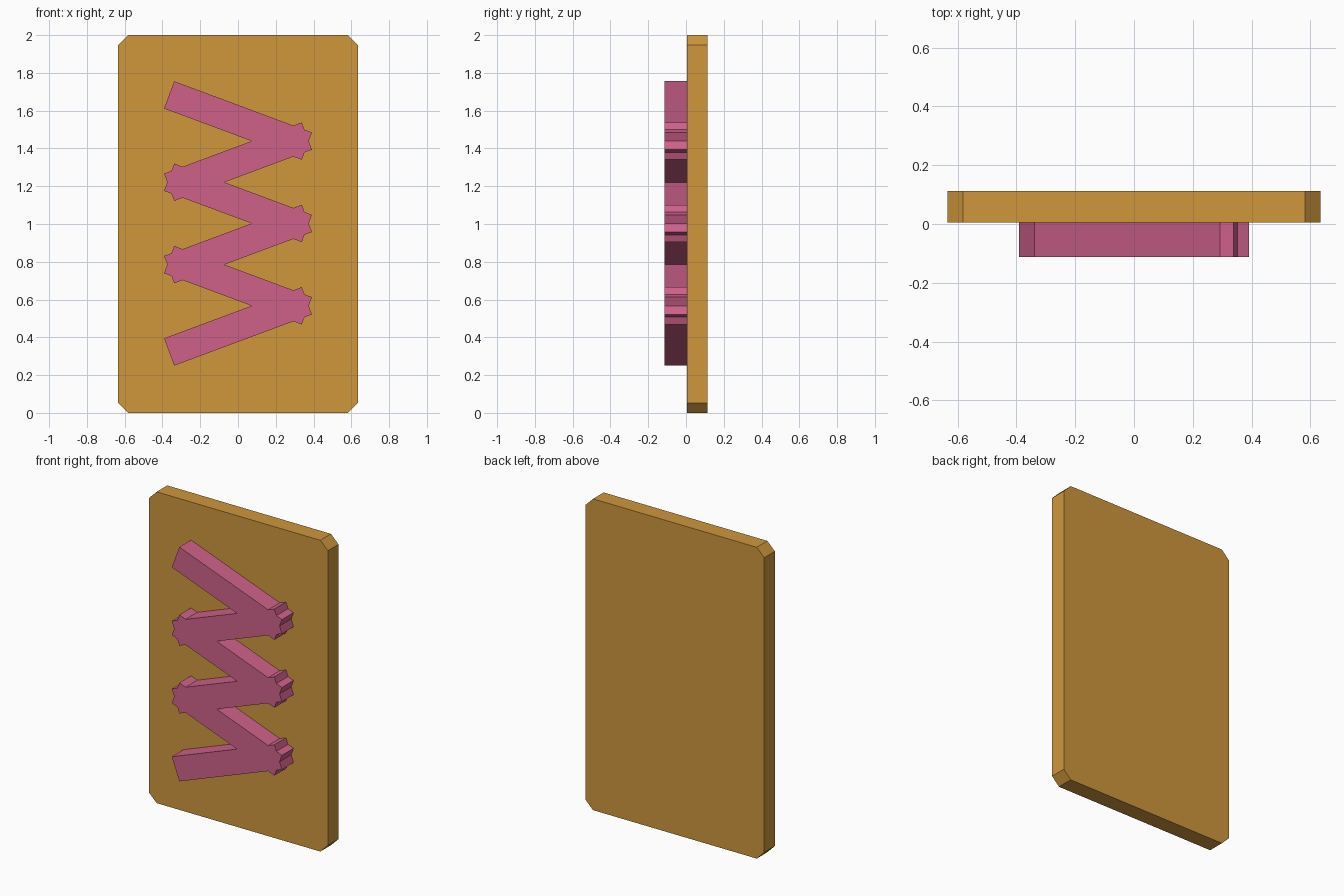
import bpy
import bmesh
from math import radians
from mathutils import Matrix, Vector

default_cube = bpy.data.objects.get("Cube")
if default_cube:
    bpy.data.objects.remove(default_cube, do_unlink=True)


def make_material(name, colour):
    mat = bpy.data.materials.new(name)
    mat.use_nodes = True
    mat.diffuse_color = colour
    mat.node_tree.nodes["Principled BSDF"].inputs["Base Color"].default_value = colour
    return mat


def make_box(name, size, centre, mat, tilt=0.0, corner=0.0):
    """Box tilted in the front plane, with optional chamfered outline corners."""
    bm = bmesh.new()
    bmesh.ops.create_cube(bm, size=1)
    bmesh.ops.scale(bm, vec=size, verts=bm.verts)
    if corner:
        depth_edges = [e for e in bm.edges
                       if abs((e.verts[0].co - e.verts[1].co).normalized().y) > 0.9]
        bmesh.ops.bevel(bm, geom=depth_edges, offset=corner, segments=1,
                        affect='EDGES', clamp_overlap=True)
    bm.transform(Matrix.Translation(Vector(centre)) @ Matrix.Rotation(tilt, 4, 'Y'))
    mesh = bpy.data.meshes.new(name)
    bm.to_mesh(mesh)
    bm.free()
    mesh.materials.append(mat)
    obj = bpy.data.objects.new(name, mesh)
    bpy.context.collection.objects.link(obj)
    return obj


ochre = make_material("ochre", (0.62, 0.31, 0.046, 1))
pink = make_material("rose pink", (0.62, 0.120, 0.255, 1))

# Backing board with cut corners
make_box("backing_board", (1.27, 0.108, 2.0), (0, 0.059, 1.0), ochre, corner=0.053)

# Zigzag: six crossing bars, tilted alternately down and up
PITCH = 0.218
bars = []
for i in range(6):
    z = 1.003 + (2.5 - i) * PITCH
    tilt = radians(20.4) * (1 if i % 2 == 0 else -1)
    bars.append(make_box("zigzag", (0.778, 0.118, 0.154), (0, -0.054, z), pink, tilt))

# Join the bars into one clean solid
zigzag, others = bars[0], bars[1:]
for bar in others:
    join = zigzag.modifiers.new("join", 'BOOLEAN')
    join.operation = 'UNION'
    join.solver = 'EXACT'
    join.object = bar
graph = bpy.context.evaluated_depsgraph_get()
joined = bpy.data.meshes.new_from_object(zigzag.evaluated_get(graph))
zigzag.modifiers.clear()
zigzag.data = joined
for bar in others:
    bpy.data.objects.remove(bar, do_unlink=True)
